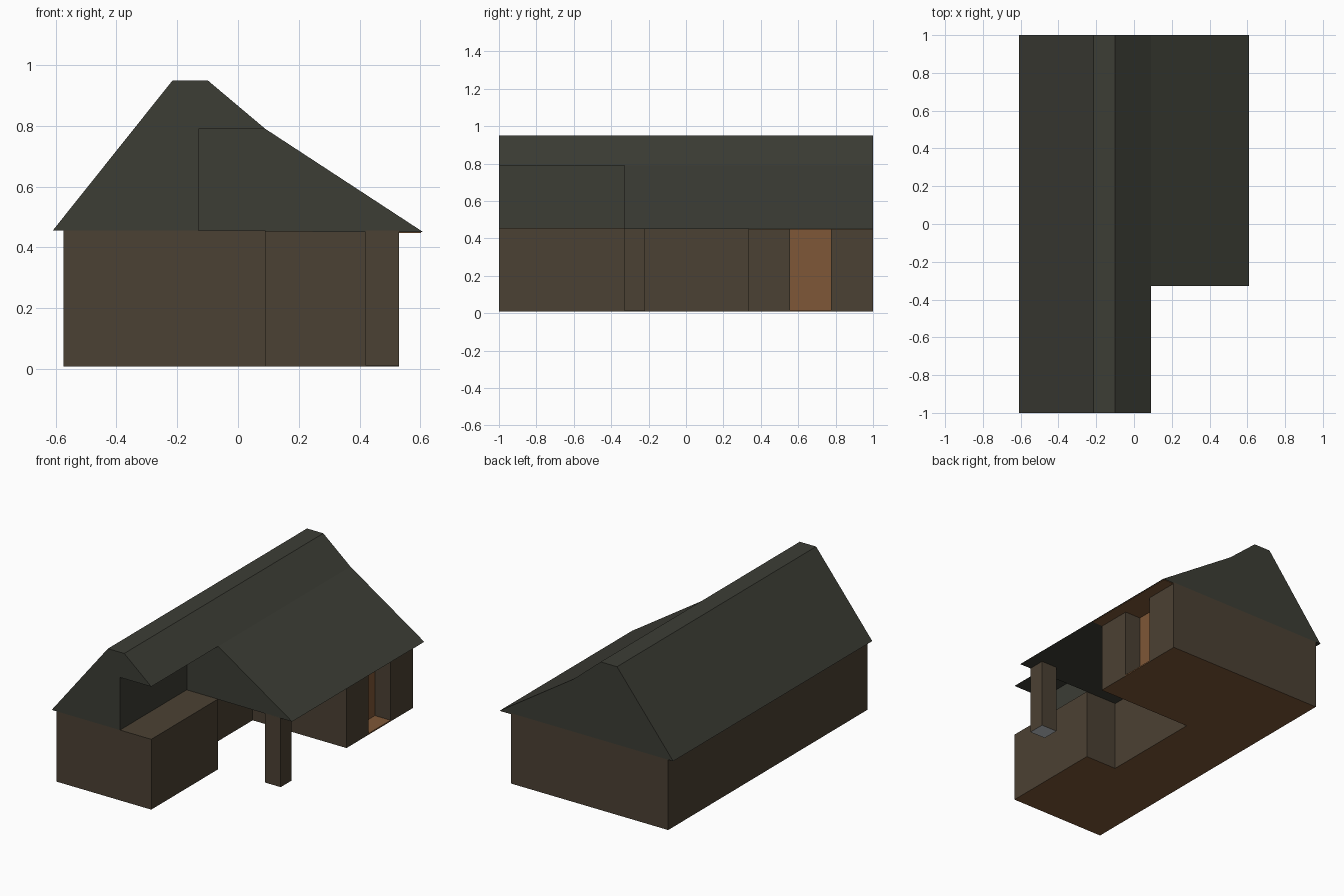
import bpy, bmesh
from mathutils import Vector

if "Cube" in bpy.data.objects:
    bpy.data.objects.remove(bpy.data.objects["Cube"])


def material(name, r, g, b):
    m = bpy.data.materials.new(name)
    lin = [((c / 255 + 0.055) / 1.055) ** 2.4 for c in (r, g, b)]
    m.diffuse_color = (*lin, 1)
    m.use_nodes = True
    m.node_tree.nodes["Principled BSDF"].inputs["Base Color"].default_value = m.diffuse_color
    return m


WALL = material("brown_wall", 75, 65, 51)
ROOF = material("dark_slate_roof", 60, 61, 53)
WOOD = material("orange_wood", 126, 87, 55)
STONE = material("light_grey_stone", 200, 205, 210)


def prism(name, points, offset, mats, rule=None):
    """Extrude a polygon by offset; rule(face) picks a material index."""
    bm = bmesh.new()
    base = bm.faces.new([bm.verts.new(p) for p in points])
    ext = bmesh.ops.extrude_face_region(bm, geom=[base], use_keep_orig=True)
    verts = [v for v in ext["geom"] if isinstance(v, bmesh.types.BMVert)]
    bmesh.ops.translate(bm, verts=verts, vec=Vector(offset))
    bmesh.ops.recalc_face_normals(bm, faces=bm.faces)
    if rule:
        for f in bm.faces:
            f.material_index = rule(f)
    me = bpy.data.meshes.new(name)
    bm.to_mesh(me)
    bm.free()
    for m in mats:
        me.materials.append(m)
    ob = bpy.data.objects.new(name, me)
    bpy.context.collection.objects.link(ob)
    return ob


def upright(name, plan, z0, z1, mats, rule=None):
    return prism(name, [(x, y, z0) for x, y in plan], (0, 0, z1 - z0), mats, rule)


def along_y(name, profile, y0, y1, mats):
    return prism(name, [(x, y0, z) for x, z in profile], (0, y1 - y0, 0), mats)


def rect(x0, x1, y0, y1):
    return [(x0, y0), (x1, y0), (x1, y1), (x0, y1)]


BASE, TOP = 0.008, 0.455


# walls: plan with a porch notch and a recessed doorway; wooden floor and door
def wall_rule(f):
    is_door = f.normal.x > 0.5 and abs(f.calc_center_median().x - 0.42) < 0.01
    return 1 if f.normal.z < -0.5 or is_door else 0


plan = [(-0.575, -1), (0.09, -1), (0.09, -0.33), (-0.13, -0.33), (-0.13, 0.333),
        (0.53, 0.333), (0.53, 0.555), (0.42, 0.555), (0.42, 0.775), (0.53, 0.775),
        (0.53, 1), (-0.575, 1)]
upright("house_walls", plan, BASE, TOP, [WALL, WOOD], wall_rule)

# threshold in the doorway
upright("door_threshold", rect(0.415, 0.53, 0.55, 0.78), BASE, BASE + 0.008, [WOOD])

# porch post with a pale foot
upright("porch_post", rect(0.42, 0.53, -0.328, -0.22), 0.012, TOP, [WALL, STONE],
        lambda f: 1 if f.normal.z < -0.5 else 0)

# roof: short front section with a cut-away side, wide rear section
ridge = [(-0.61, TOP), (-0.215, 0.95), (-0.10, 0.95), (0.09, 0.79)]
along_y("front_roof", ridge + [(-0.13, 0.79), (-0.13, TOP)], -1, -0.328, [ROOF])
along_y("rear_roof", ridge + [(0.61, 0.45)], -0.328, 1, [ROOF])

# wooden ceiling under the rear eave and doorway
upright("eave_ceiling", rect(0.415, 0.603, 0.338, 0.997), 0.447, 0.453, [WOOD])
